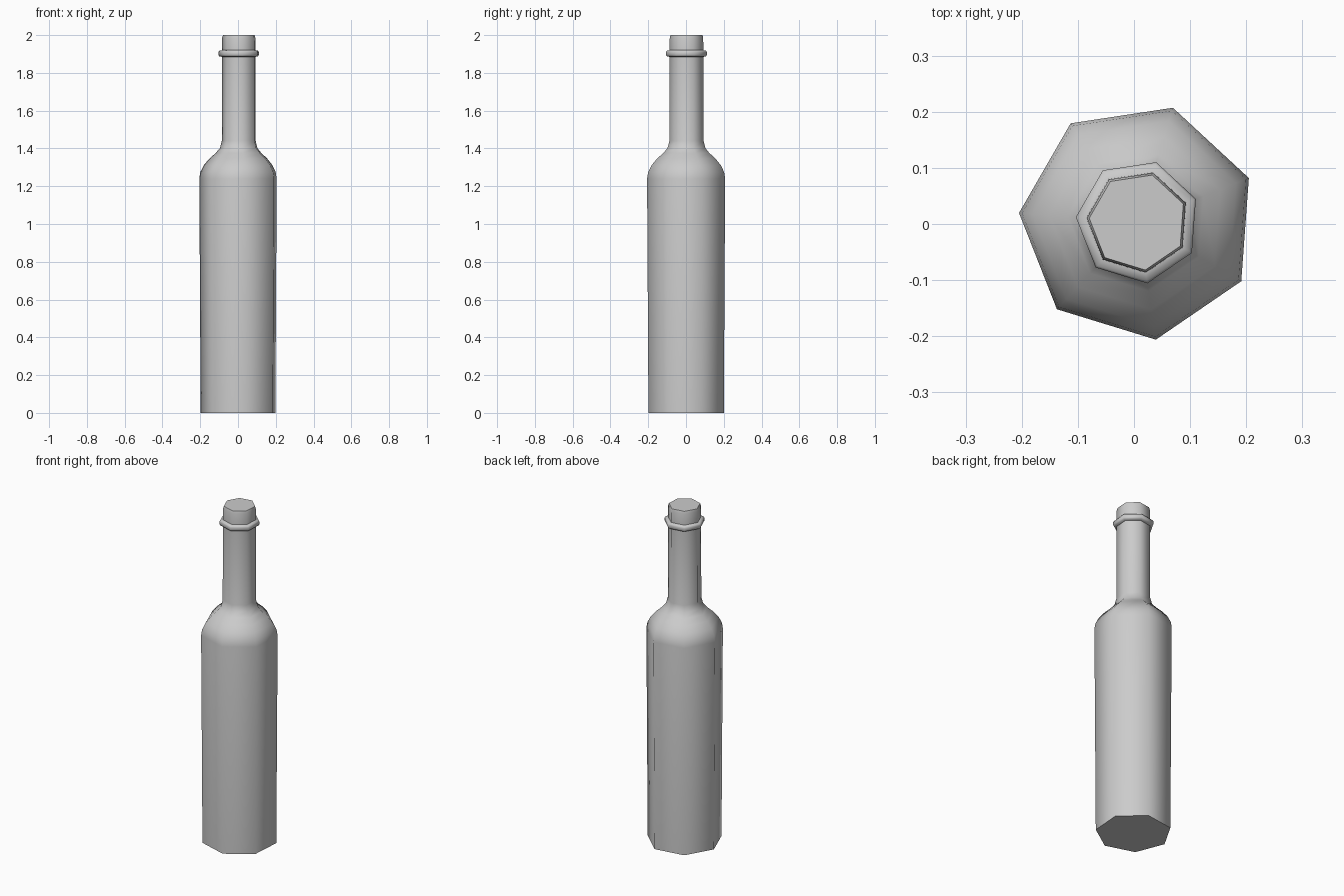
import bpy, bmesh, math

if "Cube" in bpy.data.objects:
    bpy.data.objects.remove(bpy.data.objects["Cube"])

SIDES = 7
START = math.radians(21.5)
CENTRE = (0.007, 0.004)


def lathe(name, profile):
    """Revolve (radius, z) points into a closed seven-sided solid."""
    bm = bmesh.new()
    rings = []
    for r, z in profile:
        angles = [START + 2 * math.pi * i / SIDES for i in range(SIDES)]
        rings.append([bm.verts.new((CENTRE[0] + r * math.cos(a),
                                    CENTRE[1] + r * math.sin(a), z)) for a in angles])
    for low, high in zip(rings, rings[1:]):
        for i in range(SIDES):
            j = (i + 1) % SIDES
            bm.faces.new((low[i], low[j], high[j], high[i]))
    bm.faces.new(rings[0][::-1])
    bm.faces.new(rings[-1])
    mesh = bpy.data.meshes.new(name)
    bm.to_mesh(mesh)
    bm.free()
    obj = bpy.data.objects.new(name, mesh)
    bpy.context.collection.objects.link(obj)
    bpy.ops.object.select_all(action='DESELECT')
    obj.select_set(True)
    bpy.context.view_layer.objects.active = obj
    bpy.ops.object.shade_smooth_by_angle(angle=math.radians(60))
    return obj


# Whole bottle: base, body, shoulder, neck, collar and mouth
lathe("bottle", [
    (0.205, 0.0), (0.2125, 1.24),
    (0.207, 1.275), (0.188, 1.312), (0.158, 1.347),
    (0.125, 1.376), (0.103, 1.402), (0.093, 1.44),
    (0.092, 1.885),
    (0.107, 1.888), (0.111, 1.895), (0.111, 1.910), (0.107, 1.917),
    (0.092, 1.92),
    (0.091, 1.985), (0.087, 2.0),
])
